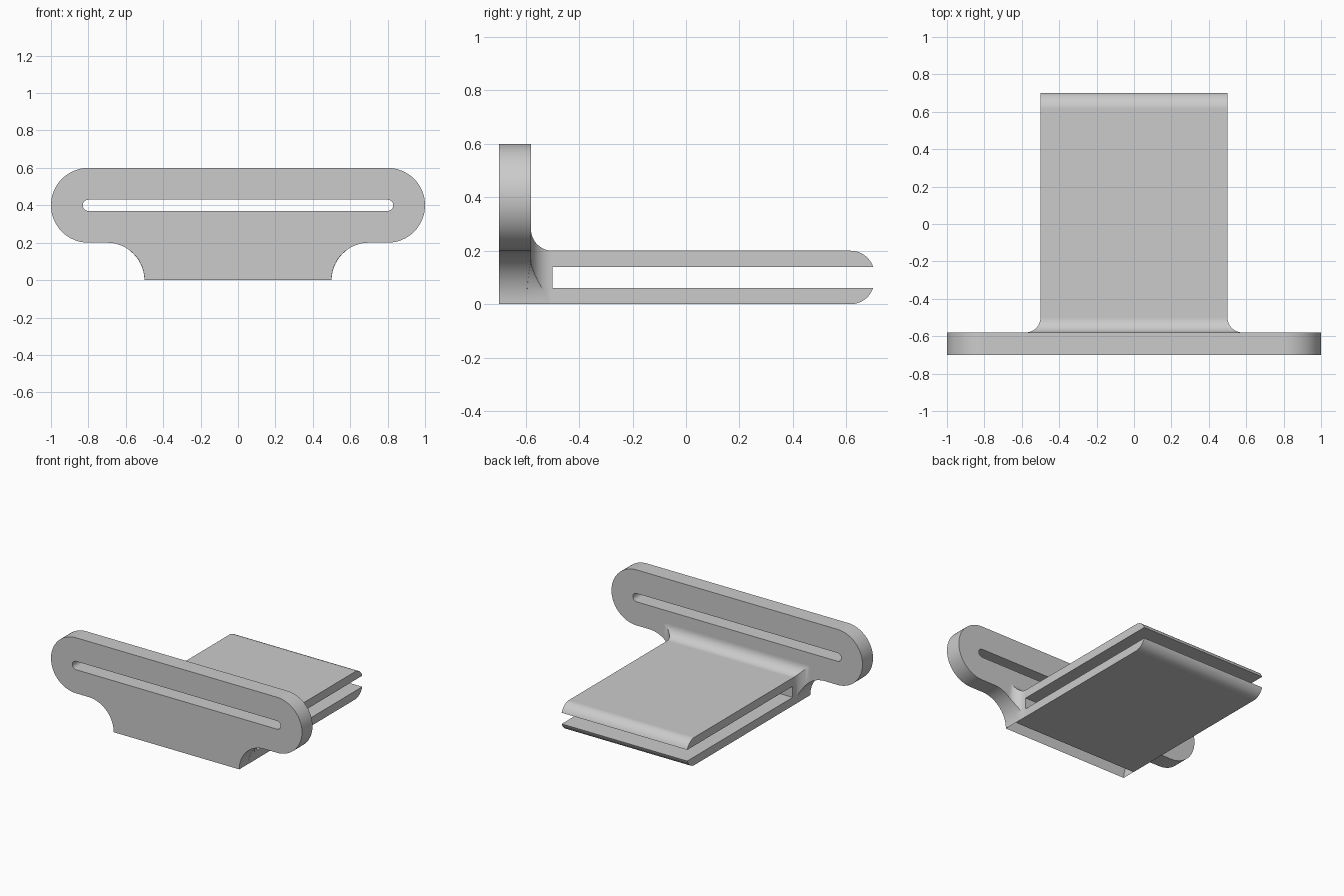
import bpy, bmesh
from math import sin, cos, radians, sqrt

cube = bpy.data.objects.get("Cube")
if cube:
    bpy.data.objects.remove(cube, do_unlink=True)

grey = bpy.data.materials.new("plain grey")
grey.use_nodes = True
GREY = (0.6, 0.6, 0.6, 1)
grey.diffuse_color = GREY
grey.node_tree.nodes["Principled BSDF"].inputs["Base Color"].default_value = GREY


def arc(cx, cz, r, a0, a1, n=20):
    angles = [radians(a0 + (a1 - a0) * i / n) for i in range(n + 1)]
    return [(cx + r * cos(a), cz + r * sin(a)) for a in angles]


def loft(name, rings):
    """Closed solid skinned through rings that have equal point counts."""
    bm = bmesh.new()
    loops = [[bm.verts.new(p) for p in ring] for ring in rings]
    for a, b in zip(loops, loops[1:]):
        for i in range(len(a)):
            j = (i + 1) % len(a)
            bm.faces.new((a[i], a[j], b[j], b[i]))
    bm.faces.new(loops[0])
    bm.faces.new(loops[-1])
    bmesh.ops.recalc_face_normals(bm, faces=bm.faces)
    mesh = bpy.data.meshes.new(name)
    bm.to_mesh(mesh)
    bm.free()
    mesh.materials.append(grey)
    obj = bpy.data.objects.new(name, mesh)
    bpy.context.collection.objects.link(obj)
    return obj


def prism(name, outline, y0, y1):
    return loft(name, [[(x, y, z) for x, z in outline] for y in (y0, y1)])


def mirrored(half):
    return half + [(-x, z) for x, z in reversed(half)]


def section(y, half_width, z0, z1):
    return [(-half_width, y, z0), (half_width, y, z0),
            (half_width, y, z1), (-half_width, y, z1)]


def combine(obj, other, operation):
    """Apply a boolean and discard the second solid."""
    bpy.context.view_layer.objects.active = obj
    mod = obj.modifiers.new("combine", 'BOOLEAN')
    mod.operation = operation
    mod.solver = 'EXACT'
    mod.object = other
    bpy.ops.object.modifier_apply(modifier=mod.name)
    bpy.data.objects.remove(other, do_unlink=True)


# Front plate: rounded ends, concave shoulders, long strap slot
outline = mirrored(arc(0.7, 0, 0.2, 180, 90) + arc(0.8, 0.4, 0.2, -90, 90, 32))
bracket = prism("slotted_bracket", outline, -0.7, -0.58)
slot = mirrored(arc(0.8, 0.4, 0.03, -90, 90, 12))
combine(bracket, prism("strap_slot_cutter", slot, -0.8, -0.5), 'DIFFERENCE')

# Tongue: flared root fillet at the plate, rounded outer edges at the tip
FILLET, TIP, STEPS = 0.08, 0.088, 12
rings = [section(-0.6, 0.48, 0, 0.25)]
for i in range(STEPS + 1):
    a = radians(90 * (1 - i / STEPS))
    flare = FILLET * (1 - cos(a))
    rings.append(section(-0.5 - FILLET * sin(a), 0.5 + flare, 0, 0.2 + flare))
reach = sqrt(TIP ** 2 - (TIP - 0.06) ** 2)
for i in range(STEPS + 1):
    t = reach * sin(radians(90 * i / STEPS))
    drop = TIP - sqrt(TIP ** 2 - t ** 2)
    rings.append(section(0.7 - reach + t, 0.5, drop, 0.2 - drop))
tongue = loft("tongue", rings)

# Trim the root fillet to the plate shoulders
trim = [(x * 1.001, z - 0.001) for x, z in outline]
combine(tongue, prism("shoulder_trim_cutter", trim, -0.9, 0.9), 'INTERSECT')

# Gap that splits the tongue into two prongs
gap = mirrored([(0.9, 0.06), (0.9, 0.14)])
combine(tongue, prism("gap_cutter", gap, -0.5, 0.9), 'DIFFERENCE')
combine(bracket, tongue, 'UNION')

# Smooth curves with crisp edges and flat broad faces
bpy.ops.object.select_all(action='DESELECT')
bracket.select_set(True)
bpy.context.view_layer.objects.active = bracket
bpy.ops.object.shade_smooth_by_angle(angle=radians(25))
weighted = bracket.modifiers.new("flat face normals", 'WEIGHTED_NORMAL')
weighted.keep_sharp = True
